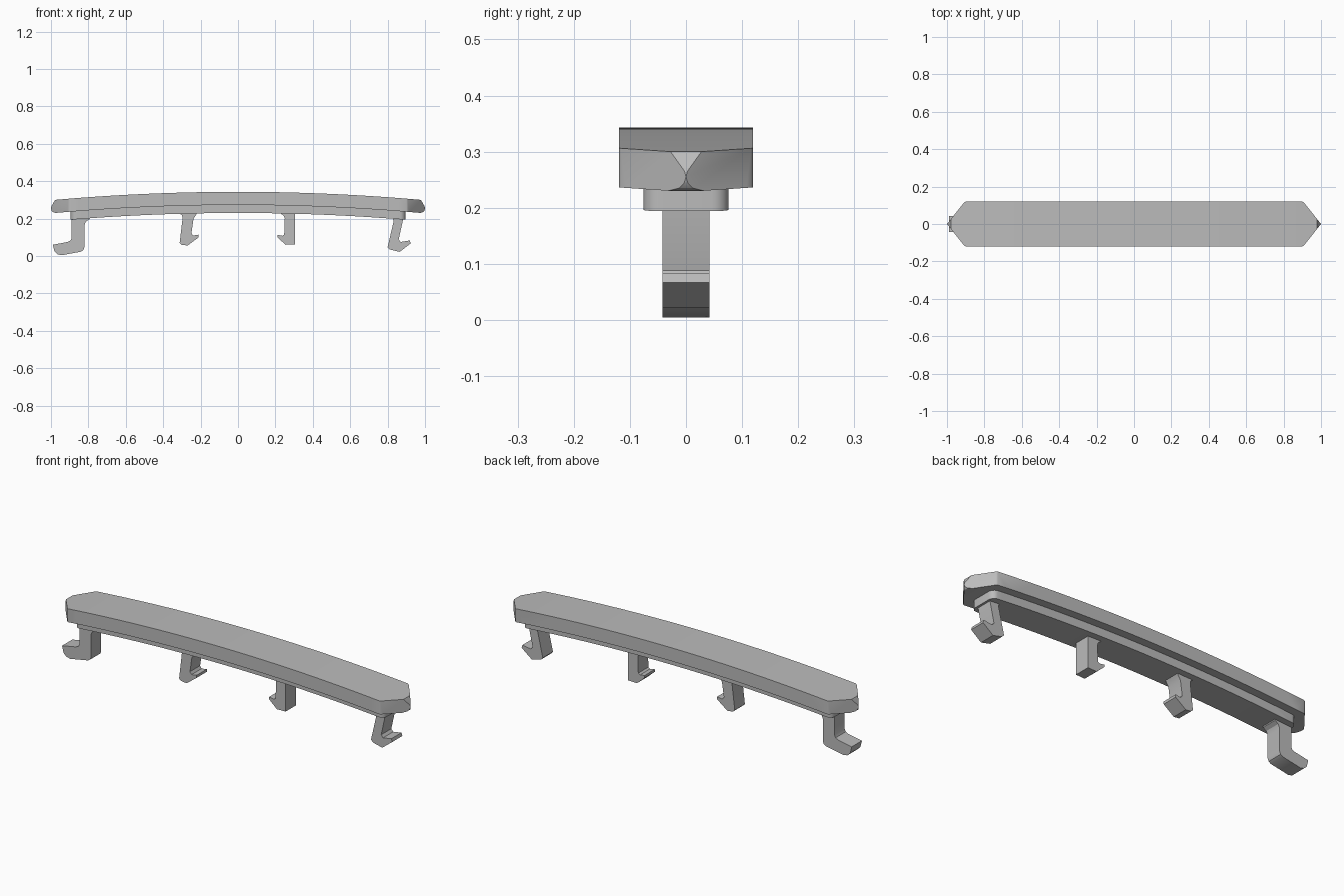
import bpy, bmesh, math
from mathutils import Vector

cube = bpy.data.objects.get("Cube")
if cube:
    bpy.data.objects.remove(cube, do_unlink=True)

grey = bpy.data.materials.new("plain grey")
grey.use_nodes = True
COLOUR = (0.5, 0.5, 0.5, 1)
grey.diffuse_color = COLOUR
grey.node_tree.nodes["Principled BSDF"].inputs["Base Color"].default_value = COLOUR


def prism(profile, half):
    """Side profile (x, z) extruded evenly across y."""
    bm = bmesh.new()
    face = bm.faces.new([bm.verts.new((x, -half, z)) for x, z in profile])
    out = bmesh.ops.extrude_face_region(bm, geom=[face])
    moved = [v for v in out["geom"] if isinstance(v, bmesh.types.BMVert)]
    bmesh.ops.translate(bm, verts=moved, vec=(0, 2 * half, 0))
    bmesh.ops.recalc_face_normals(bm, faces=bm.faces)
    return bm


def finish(bm, name):
    bmesh.ops.recalc_face_normals(bm, faces=bm.faces)
    mesh = bpy.data.meshes.new(name)
    bm.to_mesh(mesh)
    bm.free()
    mesh.materials.append(grey)
    ob = bpy.data.objects.new(name, mesh)
    bpy.context.collection.objects.link(ob)
    bpy.ops.object.select_all(action="DESELECT")
    bpy.context.view_layer.objects.active = ob
    ob.select_set(True)
    bpy.ops.object.shade_smooth_by_angle(angle=math.radians(28))
    return ob


def arc(height, reach, steps=32):
    """Gently bowed line from -reach to +reach."""
    xs = [reach * (2 * i / steps - 1) for i in range(steps + 1)]
    return [(x, height - 0.045 * x * x) for x in xs]


def cut(bm, point, normal):
    bmesh.ops.bisect_plane(bm, geom=bm.verts[:] + bm.edges[:] + bm.faces[:],
                           plane_co=point, plane_no=normal, clear_outer=True)
    bmesh.ops.holes_fill(bm, edges=[e for e in bm.edges if e.is_boundary], sides=0)


# Bowed top bar with slanted nose, cut to a point in plan
nose = [(0.998, 0.265), (1.0, 0.255), (0.997, 0.243), (0.99, 0.235)]
bar = prism(arc(0.343, 0.978) + nose
            + arc(0.273, 0.975)[::-1] + [(-x, z) for x, z in nose[::-1]], 0.119)
slope = Vector((0.119, 0.095)).normalized()
for sx in (-1, 1):
    for sy in (-1, 1):
        cut(bar, (sx, 0, 0), (sx * slope.x, sy * slope.y, 0))
        # Soften the corner between side and point
        cut(bar, (sx * 0.903, sy * 0.118, 0), (sx * 0.42, sy * 0.9, 0))
finish(bar, "top_bar")

# Narrower bowed base with rounded upright corners
base = prism(arc(0.29, 0.895) + arc(0.23, 0.895)[::-1], 0.076)
corners = [e for e in base.edges
           if all(abs(v.co.x) > 0.89 for v in e.verts)
           and abs(e.verts[0].co.y - e.verts[1].co.y) < 0.001]
bmesh.ops.bevel(base, geom=corners, offset=0.03, segments=6, affect="EDGES", profile=0.5)
finish(base, "lower_base")

# Clip hooks under the base
hooks = {
    "long_end_hook": [(-.79, .215), (-.795, .196), (-.813, .184), (-.822, .163),
                      (-.822, .045), (-.827, .031), (-.84, .023), (-.943, .004),
                      (-.965, .009), (-.981, .024), (-.99, .06), (-.91, .075),
                      (-.896, .082), (-.89, .095), (-.89, .215)],
    "right_middle_hook": [(-.312, .24), (-.312, .226), (-.3, .219), (-.296, .205),
                          (-.312, .07), (-.301, .06), (-.269, .056), (-.21, .1),
                          (-.21, .114), (-.24, .109), (-.249, .122),
                          (-.238, .198), (-.222, .224), (-.222, .24)],
    "left_middle_hook": [(.306, .24), (.306, .062), (.255, .06), (.21, .1),
                         (.21, .113), (.237, .108), (.247, .115), (.25, .2),
                         (.244, .216), (.23, .225), (.23, .24)],
    "short_end_hook": [(.81, .22), (.81, .205), (.828, .199), (.832, .185),
                       (.8, .047), (.811, .035), (.865, .022), (.923, .067),
                       (.918, .083), (.87, .075), (.859, .088), (.886, .21),
                       (.886, .22)],
}
for name, profile in hooks.items():
    finish(prism(profile, 0.042), name)
